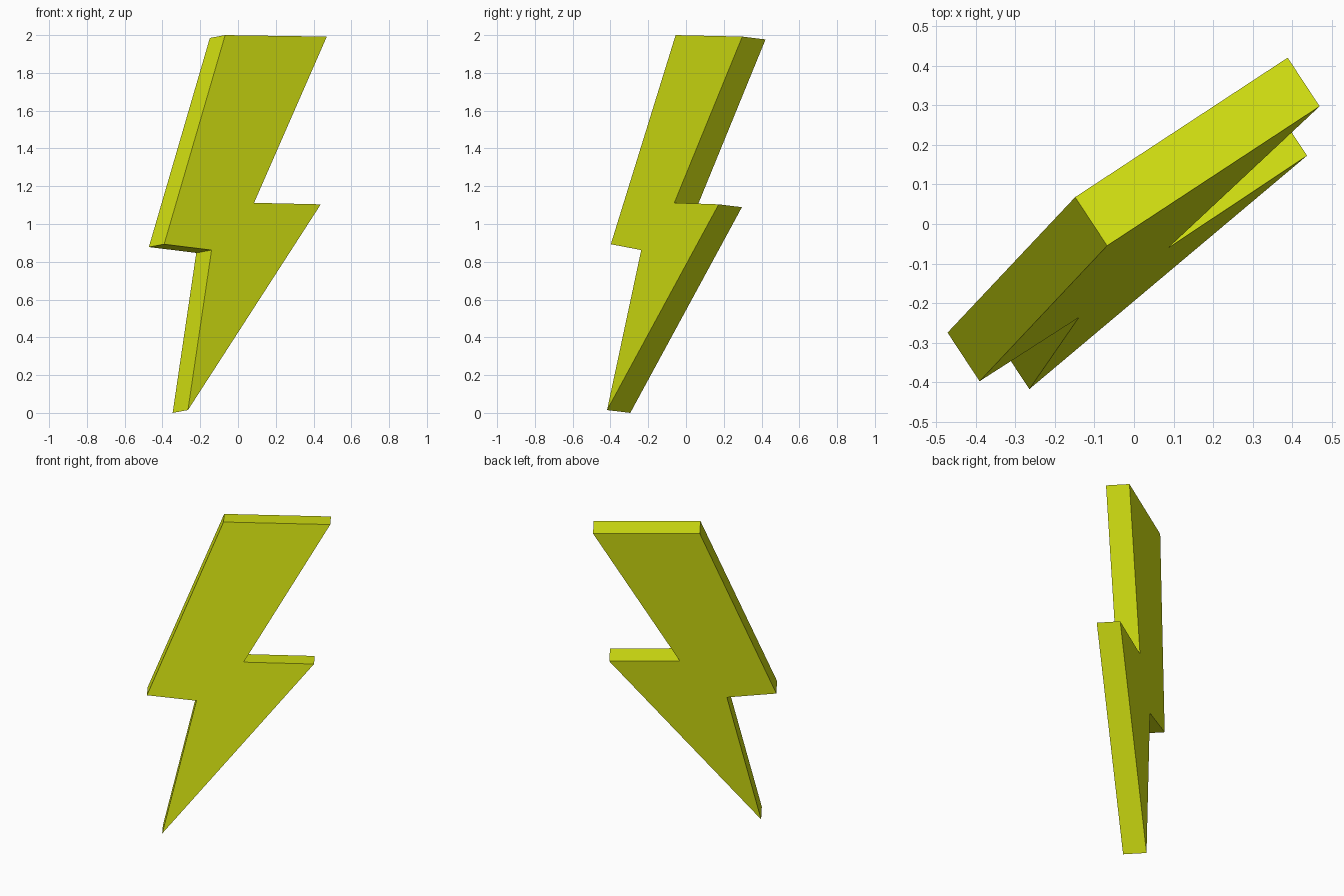
import bpy, bmesh
from mathutils import Vector

cube = bpy.data.objects.get("Cube")
if cube:
    bpy.data.objects.remove(cube, do_unlink=True)

# Yellow material
yellow = bpy.data.materials.new("acid_yellow")
yellow.use_nodes = True
colour = (0.68, 0.79, 0.006, 1)
yellow.diffuse_color = colour
yellow.node_tree.nodes["Principled BSDF"].inputs["Base Color"].default_value = colour

# Zigzag outline of the front face, from the top corner round to the left elbow
outline = [
    (-0.068, -0.055, 2.0), (0.47, 0.298, 1.992), (0.085, -0.062, 1.112),
    (0.438, 0.173, 1.104), (-0.265, -0.418, 0.015), (-0.14, -0.237, 0.862),
    (-0.391, -0.398, 0.893),
]
thickness = Vector((-0.081, 0.123, -0.015))

# Extrude the outline into a slab
bm = bmesh.new()
face = bm.faces.new([bm.verts.new(p) for p in outline])
slab = bmesh.ops.extrude_face_region(bm, geom=[face], use_keep_orig=True)
moved = [v for v in slab["geom"] if isinstance(v, bmesh.types.BMVert)]
bmesh.ops.translate(bm, vec=thickness, verts=moved)
bmesh.ops.recalc_face_normals(bm, faces=bm.faces)

mesh = bpy.data.meshes.new("lightning_bolt")
bm.to_mesh(mesh)
bm.free()
mesh.materials.append(yellow)
bolt = bpy.data.objects.new("lightning_bolt", mesh)
bpy.context.collection.objects.link(bolt)
